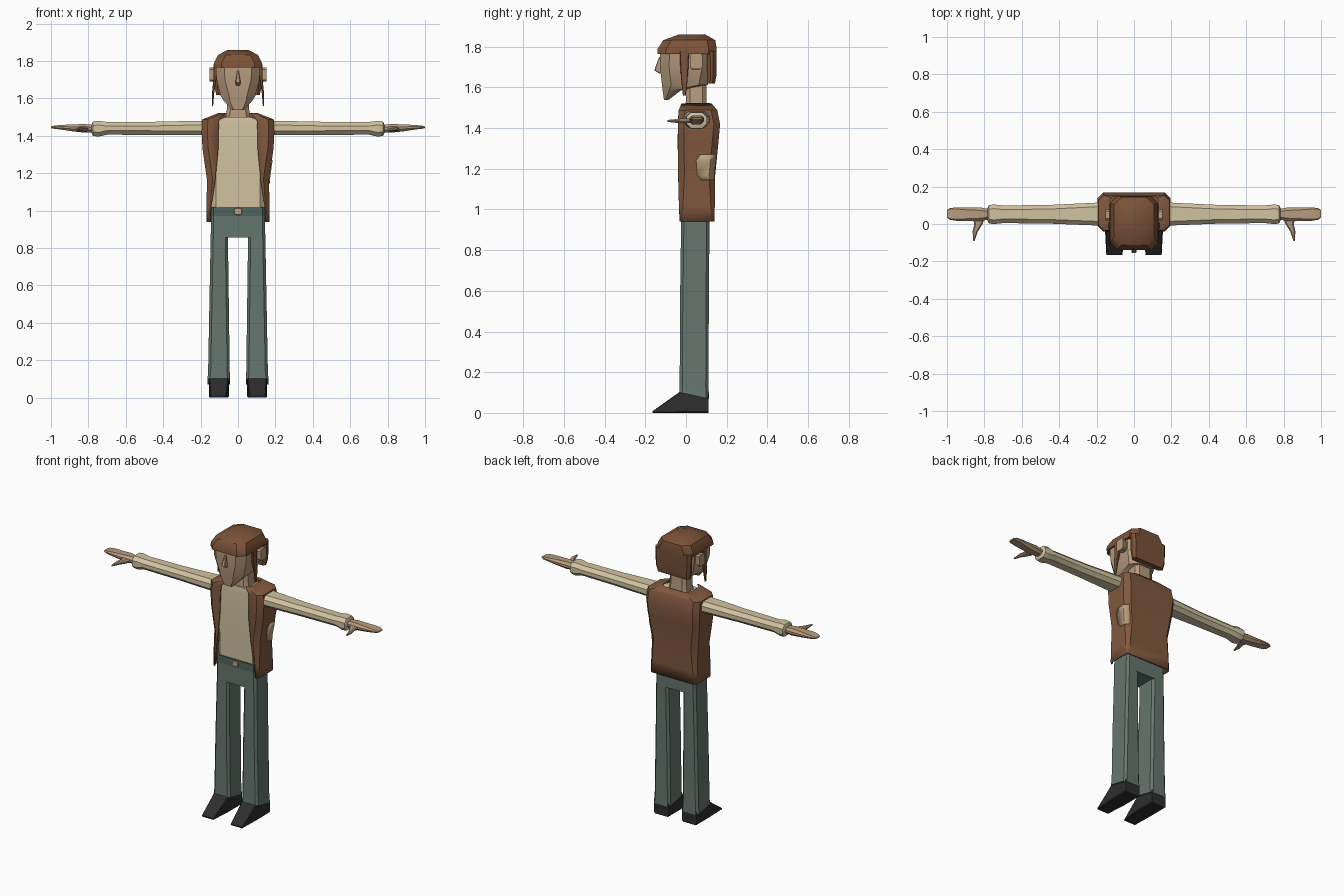
import bpy
import bmesh
from math import radians

cube = bpy.data.objects.get("Cube")
if cube:
    bpy.data.objects.remove(cube, do_unlink=True)


def material(name, rgb):
    """Make a flat material from 0-255 display values."""
    linear = [((c / 255 + 0.055) / 1.055) ** 2.4 for c in rgb] + [1]
    mat = bpy.data.materials.new(name)
    mat.use_nodes = True
    mat.diffuse_color = linear
    shader = mat.node_tree.nodes["Principled BSDF"]
    shader.inputs["Base Color"].default_value = linear
    shader.inputs["Roughness"].default_value = 0.9
    return mat


SKIN = material("skin tan", (184, 156, 126))
SHIRT = material("shirt cream", (208, 195, 160))
VEST = material("vest brown", (130, 89, 63))
HAIR = material("hair brown", (124, 82, 56))
PANTS = material("trouser green", (101, 118, 110))
BELT = material("belt dark green", (80, 100, 94))
SHOE = material("shoe black", (46, 46, 48))
PATCH = material("patch tan", (188, 163, 130))


def build(name, rings, mat, closed=True, mirror=False, thickness=0):
    """Skin a list of equally long point rings into one object."""
    bm = bmesh.new()
    rows = [[bm.verts.new(p) for p in ring] for ring in rings]
    count = len(rows[0])
    for low, high in zip(rows, rows[1:]):
        for i in range(count if closed else count - 1):
            j = (i + 1) % count
            bm.faces.new((low[i], low[j], high[j], high[i]))
    if closed:
        bm.faces.new(rows[0])
        bm.faces.new(rows[-1])
    bmesh.ops.recalc_face_normals(bm, faces=bm.faces)
    mesh = bpy.data.meshes.new(name)
    bm.to_mesh(mesh)
    bm.free()
    mesh.materials.append(mat)
    obj = bpy.data.objects.new(name, mesh)
    bpy.context.collection.objects.link(obj)
    bpy.ops.object.select_all(action="DESELECT")
    bpy.context.view_layer.objects.active = obj
    obj.select_set(True)
    bpy.ops.object.shade_smooth_by_angle(angle=radians(35))
    if thickness:
        solid = obj.modifiers.new("Thickness", "SOLIDIFY")
        solid.thickness = thickness
        solid.offset = 0
    if mirror:
        obj.modifiers.new("Mirror", "MIRROR")
    return obj


def loft(name, axis, sections, mat, chamfer=0.02, mirror=False, tilt=0):
    """Sections are (position, centre u, half u, centre v, half v)."""
    rings = []
    for index, (t, cu, hu, cv, hv) in enumerate(sections):
        c = min(chamfer, hu * 0.7, hv * 0.7)
        a, b = hu - c, hv - c
        outline = [(-a, -hv), (a, -hv), (hu, -b), (hu, b),
                   (a, hv), (-a, hv), (-hu, b), (-hu, -b)]
        ring = []
        for u, v in outline:
            u, v = u + cu, v + cv
            if axis == "x":
                ring.append((t, u, v))
            elif axis == "y":
                ring.append((u, t, v))
            else:
                slope = tilt * (v - cv) if index == 0 else 0
                ring.append((u, v, t + slope))
        rings.append(ring)
    return build(name, rings, mat, mirror=mirror)


# Shoes, trousers and belt
loft("shoes", "y", [(-.165, .105, .043, .004, .004), (-.03, .102, .053, .052, .052),
                    (.11, .102, .053, .045, .045)], SHOE, .006, True)
loft("trouser_legs", "z", [(.085, .103, .061, .04, .073), (.13, .102, .058, .04, .071),
                           (.5, .101, .052, .041, .071), (.87, .1, .046, .045, .07)],
     PANTS, .014, True, tilt=-.22)
loft("trouser_hips", "z", [(.855, 0, .146, .045, .07), (.98, 0, .144, .045, .07)], PANTS, .014)
loft("belt", "z", [(.97, 0, .146, .045, .073), (1.02, 0, .146, .045, .073)], BELT, .014)
loft("belt_buckle", "y", [(-.035, 0, .02, .995, .016), (-.027, 0, .022, .995, .018)], PATCH, .008)

# Shirt body and sleeves
loft("shirt_body", "z", [(1, 0, .144, .05, .07), (1.17, 0, .143, .052, .073),
                         (1.33, 0, .165, .057, .08), (1.47, 0, .165, .06, .08),
                         (1.5, 0, .09, .05, .065)], SHIRT, .025)
loft("sleeves", "x", [(.15, .053, .064, 1.442, .039), (.22, .053, .06, 1.442, .038),
                      (.45, .052, .05, 1.44, .035), (.7, .052, .047, 1.44, .034),
                      (.745, .052, .052, 1.438, .042), (.775, .052, .05, 1.438, .039),
                      (.782, .052, .035, 1.438, .025)], SHIRT, .022, True)

# Open vest: (height, front opening, half width, front y, back y)
VEST_ROWS = [(.94, .148, .165, -.026, .135), (1.02, .142, .163, -.03, .137),
             (1.17, .12, .162, -.034, .139), (1.33, .105, .185, -.036, .155),
             (1.42, .104, .19, -.035, .163), (1.485, .1, .187, -.032, .15),
             (1.518, .07, .1, -.018, .122)]


def vest_ring(z, opening, half, front, back):
    c = min(.028, (half - opening) * 0.8)
    side = [(opening, front), (half - c, front), (half, front + c),
            (half, back - c), (half - c, back)]
    return [(x, y, z) for x, y in side] + [(-x, y, z) for x, y in reversed(side)]


build("vest", [vest_ring(*row) for row in VEST_ROWS], VEST, closed=False, thickness=.01)


def vest_at(z):
    """Half width and back of the vest at a given height."""
    for low, high in zip(VEST_ROWS, VEST_ROWS[1:]):
        if low[0] <= z <= high[0]:
            f = (z - low[0]) / (high[0] - low[0])
            return [low[k] + f * (high[k] - low[k]) for k in (2, 4)]


# Patch wrapped round the vest's left back corner
patch_rows = []
for z, start in [(1.145, .075), (1.17, .055), (1.24, .05), (1.27, .07)]:
    half, back = vest_at(z)
    x = half + .008
    patch_rows.append([(x, start, z), (x, back - .026, z), (x - .024, back, z)])
build("vest_patch", patch_rows, PATCH, closed=False, thickness=.002)

# Hands with thumbs
loft("hands", "x", [(.775, .052, .028, 1.438, .02), (.82, .052, .036, 1.44, .023),
                    (.88, .052, .036, 1.442, .019), (.95, .053, .036, 1.446, .012),
                    (.985, .054, .031, 1.446, .008), (1, .055, .02, 1.445, .004)], SKIN, .015, True)
loft("thumbs", "y", [(.04, .83, .035, 1.437, .013), (0, .832, .022, 1.436, .012),
                     (-.04, .849, .014, 1.435, .01), (-.09, .856, .004, 1.435, .005)],
     SKIN, .008, True)

# Neck, head, nose and ears
loft("neck", "z", [(1.48, 0, .068, .05, .056), (1.54, 0, .06, .05, .05),
                   (1.63, 0, .06, .05, .05)], SKIN)
loft("head", "z", [(1.537, 0, .03, -.098, .01), (1.585, 0, .075, -.07, .045),
                   (1.612, 0, .092, -.005, .113), (1.7, 0, .115, -.002, .126),
                   (1.79, 0, .12, 0, .126)], SKIN, .045)
loft("nose", "z", [(1.668, 0, .009, -.125, .006), (1.685, 0, .014, -.138, .018),
                   (1.75, 0, .004, -.126, .006)], SKIN, .005)
loft("ears", "x", [(.11, .045, .022, 1.725, .03), (.135, .048, .028, 1.727, .038),
                   (.153, .05, .03, 1.728, .038)], SKIN, .01, True)

# Hair cap, back and side locks
loft("hair_cap", "z", [(1.765, 0, .13, .005, .145), (1.79, 0, .128, .006, .145),
                       (1.832, 0, .107, .016, .128), (1.86, 0, .055, .03, .065)], HAIR, .04)
loft("hair_back", "z", [(1.618, 0, .116, .124, .018), (1.66, 0, .126, .127, .023),
                        (1.78, 0, .13, .126, .024)], HAIR, .028)
loft("side_locks", "z", [(1.56, .136, .003, -.008, .007), (1.63, .133, .006, -.008, .015),
                         (1.7, .124, .008, -.008, .02), (1.78, .12, .01, -.008, .023)],
     HAIR, .003, True)
